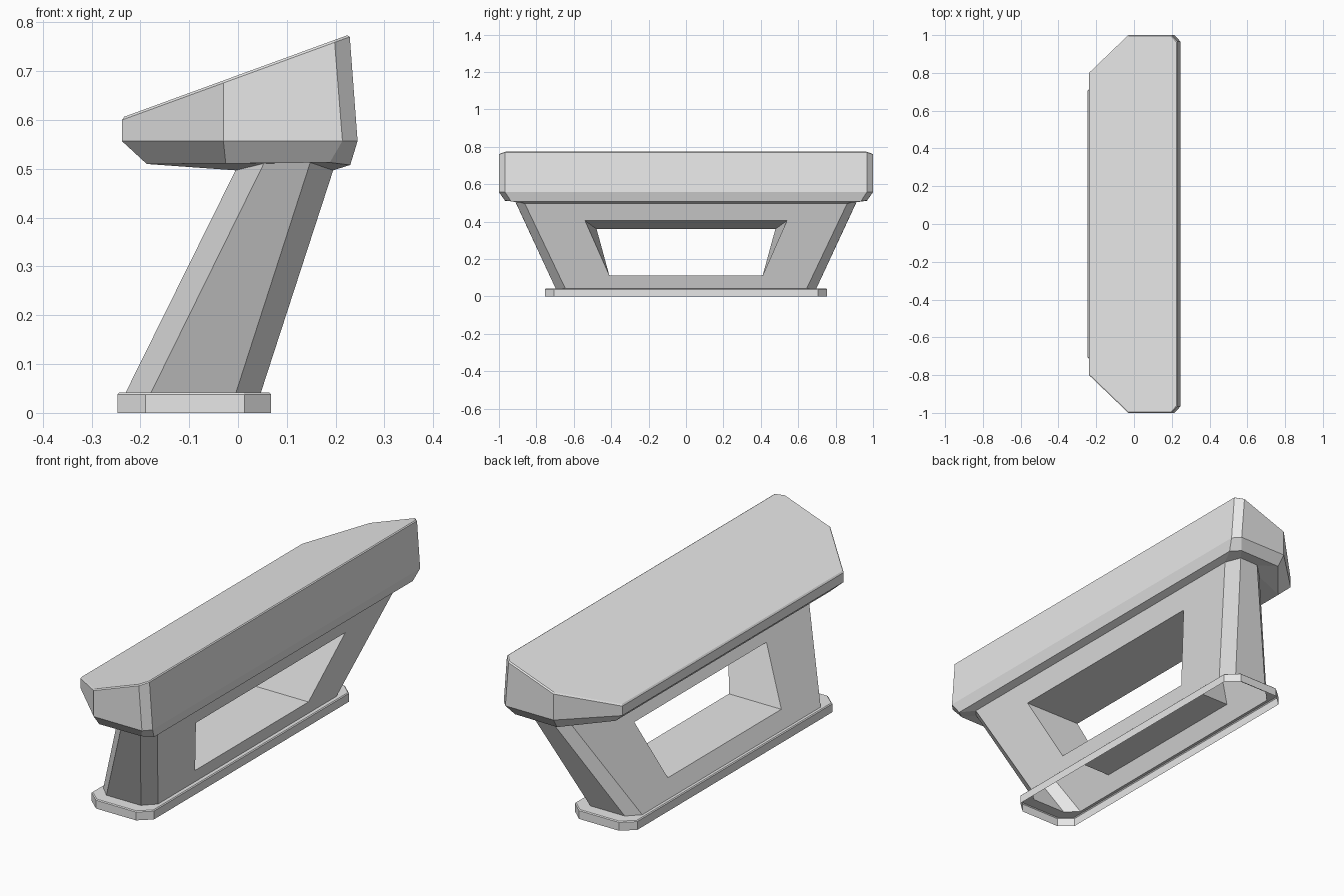
import bpy
import bmesh

cube = bpy.data.objects.get("Cube")
if cube:
    bpy.data.objects.remove(cube, do_unlink=True)

grey = bpy.data.materials.new("light_grey")
grey.use_nodes = True
grey.diffuse_color = (0.8, 0.8, 0.8, 1)
grey.node_tree.nodes["Principled BSDF"].inputs["Base Color"].default_value = (0.8, 0.8, 0.8, 1)


def ring(bm, half):
    """Eight-sided loop: four (x, y, z) points mirrored across y."""
    pts = half + [(x, -y, z) for x, y, z in reversed(half)]
    return [bm.verts.new(p) for p in pts]


def bridge(bm, a, b, skip=()):
    n = len(a)
    for i in range(n):
        if i not in skip:
            bm.faces.new((a[i], a[(i + 1) % n], b[(i + 1) % n], b[i]))


def finish(bm, name):
    bmesh.ops.recalc_face_normals(bm, faces=bm.faces)
    mesh = bpy.data.meshes.new(name)
    bm.to_mesh(mesh)
    bm.free()
    mesh.materials.append(grey)
    obj = bpy.data.objects.new(name, mesh)
    bpy.context.collection.objects.link(obj)
    return obj


def loft(name, loops, cap_end=False):
    bm = bmesh.new()
    rings = [ring(bm, h) for h in loops]
    for a, b in zip(rings, rings[1:]):
        bridge(bm, a, b)
    if cap_end:
        bm.faces.new(rings[-1])
    return finish(bm, name)


def level(outline, z):
    return [(x, y, z) for x, y in outline]


def sloped(outline, lift=0.0):
    """Put an outline on the slanted plane of the head's top."""
    return [(x, y, 0.60 + lift + (x + 0.238) * 0.365) for x, y in outline]


# Shared loops where the parts meet
leg_bottom = level([(-0.23, 0.645), (-0.178, 0.697), (-0.004, 0.697), (0.047, 0.645)], 0.042)
leg_top = [(-0.005, 0.862, 0.497), (0.053, 0.915, 0.511),
           (0.148, 0.915, 0.513), (0.195, 0.862, 0.497)]

# Base: hollow foot plate, open underneath
foot = [(-0.247, 0.705), (-0.19, 0.755), (0.013, 0.755), (0.068, 0.705)]
foot_inset = [(-0.243, 0.703), (-0.188, 0.751), (0.011, 0.751), (0.064, 0.703)]
loft("base_plate", [level(foot, 0), level(foot, 0.038), level(foot_inset, 0.042), leg_bottom])

# Head: slanted top with chamfered corners and tapered underside
low = [(-0.187, 0.775, 0.51), (-0.025, 0.967, 0.511),
       (0.188, 0.967, 0.513), (0.23, 0.935, 0.508)]
waist = [(-0.238, 0.80), (-0.03, 1.0), (0.214, 1.0), (0.245, 0.967)]
brow = [(-0.238, 0.80), (-0.03, 1.0), (0.198, 1.0), (0.229, 0.967)]
crown = [(-0.233, 0.797), (-0.028, 0.994), (0.196, 0.994), (0.224, 0.964)]
loft("head", [leg_top, low, level(waist, 0.557), sloped(brow), sloped(crown, 0.005)], True)

# Leg: leaning hollow support with a flared window through it
bm = bmesh.new()
bottom, top = ring(bm, leg_bottom), ring(bm, leg_top)
bridge(bm, bottom, top, skip=(3, 7))


def window(i, y_low, z_low, y_high, z_high):
    """Cut a four-sided opening into one broad leg face."""
    j = (i + 1) % 8
    lo, hi = bottom[i].co, top[i].co
    side = 1 if lo.y > 0 else -1
    verts = []
    for y, z in ((y_low, z_low), (-y_low, z_low), (-y_high, z_high), (y_high, z_high)):
        x = lo.x + (hi.x - lo.x) * (z - lo.z) / (hi.z - lo.z)
        verts.append(bm.verts.new((x, y * side, z)))
    bridge(bm, [bottom[i], bottom[j], top[j], top[i]], verts)
    return verts if side > 0 else [verts[k] for k in (1, 0, 3, 2)]


right_window = window(3, 0.41, 0.112, 0.54, 0.405)
left_window = window(7, 0.41, 0.112, 0.478, 0.36)
bridge(bm, right_window, left_window)
finish(bm, "support_leg")
